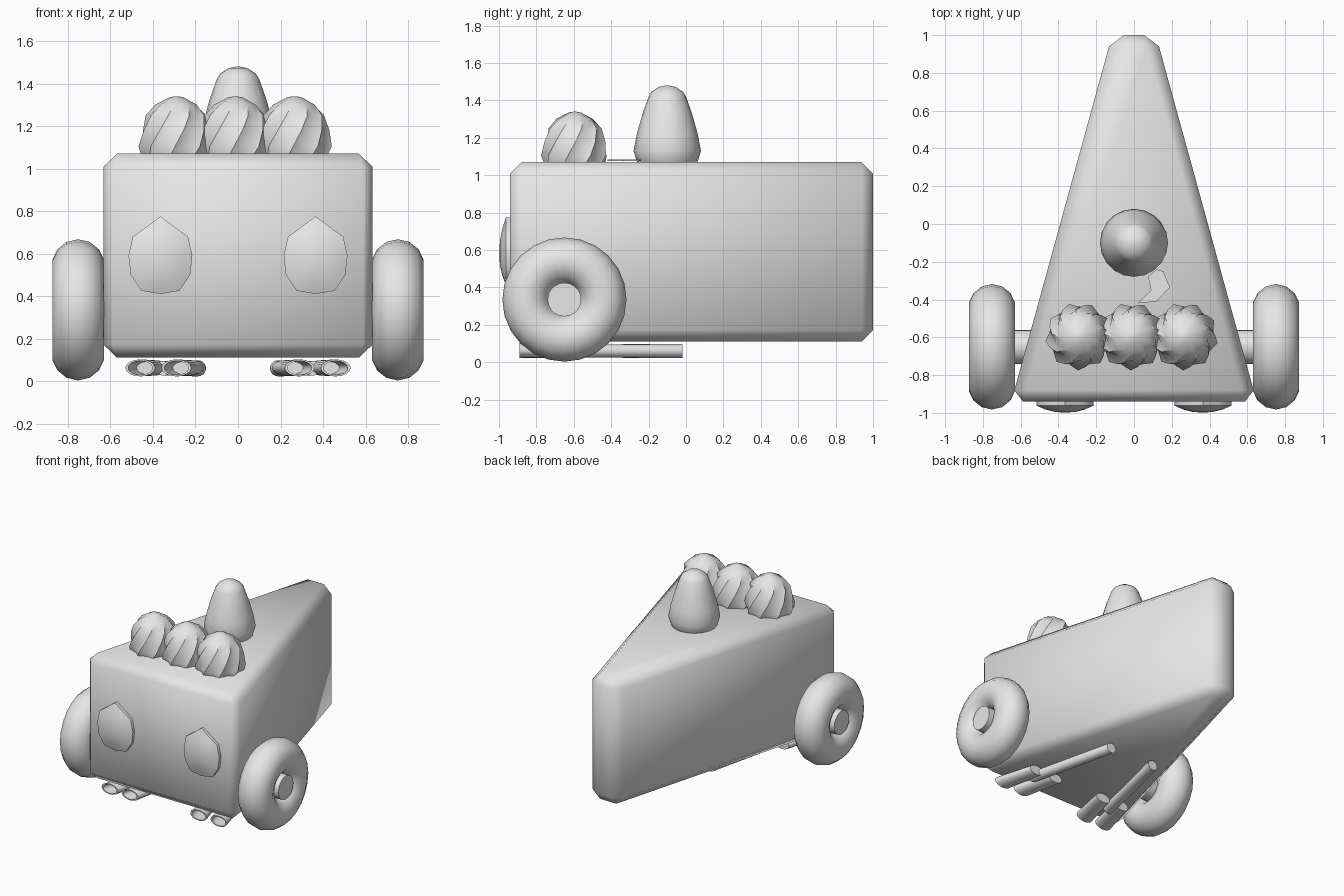
import bpy, bmesh
from math import cos, sin, pi, radians
from mathutils import Vector

cube = bpy.data.objects.get("Cube")
if cube:
    bpy.data.objects.remove(cube, do_unlink=True)

GREY = (0.8, 0.8, 0.8, 1)
mat = bpy.data.materials.new("light grey")
mat.use_nodes = True
mat.diffuse_color = GREY
mat.node_tree.nodes["Principled BSDF"].inputs["Base Color"].default_value = GREY


def finish(name, bm, angle=50):
    bmesh.ops.recalc_face_normals(bm, faces=bm.faces)
    mesh = bpy.data.meshes.new(name)
    bm.to_mesh(mesh)
    bm.free()
    mesh.materials.append(mat)
    obj = bpy.data.objects.new(name, mesh)
    bpy.context.collection.objects.link(obj)
    bpy.ops.object.select_all(action='DESELECT')
    obj.select_set(True)
    bpy.context.view_layer.objects.active = obj
    bpy.ops.object.shade_smooth_by_angle(angle=radians(angle))
    return obj


def loft(name, rings, closed=False, angle=50):
    """Skin a list of equal-sized rings; closed joins last ring to first."""
    bm = bmesh.new()
    loops = [[bm.verts.new(p) for p in ring] for ring in rings]
    n = len(loops[0])
    pairs = list(zip(loops, loops[1:]))
    if closed:
        pairs.append((loops[-1], loops[0]))
    else:
        bm.faces.new(loops[0])
        bm.faces.new(loops[-1])
    for a, b in pairs:
        for i in range(n):
            j = (i + 1) % n
            bm.faces.new((a[i], a[j], b[j], b[i]))
    return finish(name, bm, angle)


def circle(n, phase=0):
    return [(cos(2 * pi * i / n + phase), sin(2 * pi * i / n + phase)) for i in range(n)]


# Wedge body with chamfered edges
bm = bmesh.new()
plan = [(-0.65, -0.94), (0.65, -0.94), (0.116, 1), (-0.116, 1)]
base = bm.faces.new([bm.verts.new((x, y, 0.11)) for x, y in plan])
top = bmesh.ops.extrude_face_region(bm, geom=[base])["geom"]
bmesh.ops.translate(bm, vec=(0, 0, 0.96), verts=[v for v in top if isinstance(v, bmesh.types.BMVert)])
bmesh.ops.recalc_face_normals(bm, faces=bm.faces)
bmesh.ops.bevel(bm, geom=bm.edges[:], offset=0.062, segments=1, affect='EDGES')
finish("wedge_body", bm, 60)

# Axle running through both wheels
loft("axle", [[(x, -0.65 + 0.09 * c, 0.335 + 0.09 * s) for c, s in circle(20)]
              for x in (-0.86, 0.86)])

# Ring-shaped wheels
for side, label in ((1, "left"), (-1, "right")):
    rings = []
    for c, s in circle(24):
        rings.append([(side * 0.752 + 0.125 * v, -0.65 + (0.207 + 0.125 * u) * c,
                       0.335 + (0.207 + 0.125 * u) * s) for u, v in circle(14)])
    loft(label + "_wheel", rings, closed=True)

# Pointed domed eyes
half = [(0.08, 0.715), (0.13, 0.68), (0.15, 0.59), (0.14, 0.5), (0.09, 0.425)]
outline = [(0, 0.775)] + half + [(0, 0.41)] + [(-x, z) for x, z in reversed(half)]
for side, label in ((1, "left"), (-1, "right")):
    rings = [[(side * 0.365 + x * k, y, 0.58 + (z - 0.58) * k) for x, z in outline]
             for y, k in ((-0.93, 1), (-0.962, 1), (-0.982, 0.7), (-0.995, 0.35), (-0.998, 0.05))]
    loft(label + "_eye", rings, angle=60)

# Swirled cream dollops
profile = [(1.06, 0.165), (1.105, 0.18), (1.18, 0.165), (1.25, 0.145), (1.3, 0.1), (1.335, 0.035), (1.34, 0.005)]
for number, cx in enumerate((-0.29, -0.013, 0.265)):
    rings = []
    for z, r in profile:
        twist = (z - 1.06) * 3.2
        rings.append([(cx + c * r * (1 if i % 2 else 0.87), -0.595 + s * r * (1 if i % 2 else 0.87), z)
                      for i, (c, s) in enumerate(circle(18, twist))])
    loft("cream_dollop_%d" % (number + 1), rings, angle=40)

# Tapered berry
berry = [(1.06, 0.155), (1.08, 0.165), (1.13, 0.18), (1.22, 0.163), (1.33, 0.132),
         (1.42, 0.1), (1.445, 0.085), (1.472, 0.045), (1.48, 0.005)]
loft("berry", [[(r * c, -0.1 + r * s, z) for c, s in circle(20)] for z, r in berry], angle=60)

# Thin leaf beside the berry
leaf = [(0.02, -0.42), (0.09, -0.35), (0.075, -0.28), (0.12, -0.24), (0.155, -0.25), (0.19, -0.335), (0.12, -0.41)]
loft("leaf", [[(x, y, z) for x, y in leaf] for z in (1.075, 1.084)])


# Exhaust: two flared tips and one long pipe on each side
def pipe(name, start, end, size_start, size_end, hollow):
    def ring(p, size, k=1):
        return [(p[0] + size[0] * k * c, p[1], p[2] + size[1] * k * s) for c, s in circle(16)]
    rings = [ring(end, size_end), ring(start, size_start)]
    if hollow:
        inside = Vector(start).lerp(Vector(end), 0.5)
        rings += [ring(start, size_start, 0.82), ring(inside, size_start, 0.75)]
    loft(name, rings)


for side, label in ((1, "left"), (-1, "right")):
    for x, part in ((0.46, "outer"), (0.29, "inner")):
        pipe("%s_%s_exhaust_tip" % (label, part), (side * x, -0.89, 0.062),
             (side * (x - 0.07), -0.6, 0.062), (0.07, 0.04), (0.06, 0.036), True)
    pipe(label + "_exhaust_pipe", (side * 0.35, -0.7, 0.06), (side * 0.19, -0.02, 0.06),
         (0.045, 0.034), (0.04, 0.038), False)
